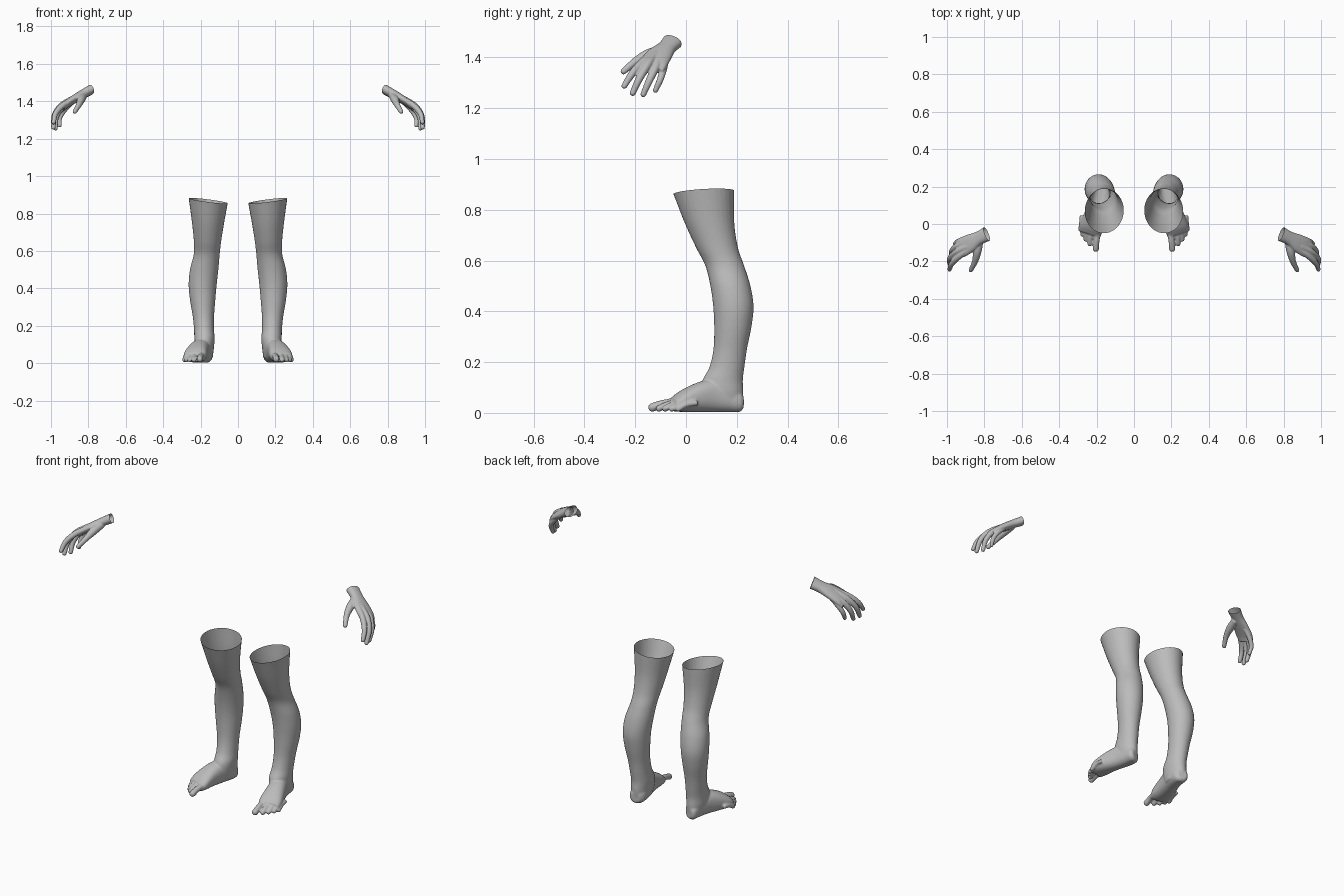
import bpy, bmesh, math
from mathutils import Vector

if "Cube" in bpy.data.objects:
    bpy.data.objects.remove(bpy.data.objects["Cube"])

skin = bpy.data.materials.new("skin_grey")
skin.diffuse_color = (0.5, 0.5, 0.5, 1)
skin.use_nodes = True
skin.node_tree.nodes["Principled BSDF"].inputs["Base Color"].default_value = skin.diffuse_color


def spline(rows, steps=5):
    """Catmull-Rom through rows of (x, y, z, half width, half depth)."""
    p = [Vector(r) for r in rows]
    p = [2 * p[0] - p[1]] + p + [2 * p[-1] - p[-2]]
    out = []
    for a, b, c, d in zip(p, p[1:], p[2:], p[3:]):
        for k in range(steps):
            t = k / steps
            out.append(0.5 * (2 * b + (c - a) * t + (2 * a - 5 * b + 4 * c - d) * t ** 2
                              + (3 * b - a - 3 * c + d) * t ** 3))
    return out + [p[-2]]


def loft(bm, rows, u=None, v=None, power=1.0, floor=None, segs=32):
    """Closed tube through elliptical sections; follows its path if no axes are given."""
    rows = spline(rows)
    centres = [Vector(r[:3]) for r in rows]
    loops = []
    for i, r in enumerate(rows):
        a, b = u, v
        if u is None:
            t = centres[min(i + 1, len(rows) - 1)] - centres[max(i - 1, 0)]
            a = t.cross(Vector((1, 0, 0))).normalized()
            b = t.cross(a).normalized()
        loop = []
        for k in range(segs):
            ang = 2 * math.pi * k / segs
            cs, sn = math.cos(ang), math.sin(ang)
            cs = math.copysign(abs(cs) ** power, cs)
            sn = math.copysign(abs(sn) ** power, sn)
            co = centres[i] + a * (cs * r[3]) + b * (sn * r[4])
            if floor is not None:
                co.z = max(co.z, floor)
            loop.append(bm.verts.new(co))
        loops.append(loop)
    for p, q in zip(loops, loops[1:]):
        for k in range(segs):
            n = (k + 1) % segs
            bm.faces.new((p[k], p[n], q[n], q[k]))
    bm.faces.new(loops[0][::-1])
    bm.faces.new(loops[-1])


def digit(bm, points, radii):
    """Finger or toe with a rounded tip."""
    loft(bm, [(*p, r, r) for p, r in zip(points, radii)], segs=16)
    tip = bmesh.ops.create_icosphere(bm, subdivisions=3, radius=radii[-1])["verts"]
    bmesh.ops.translate(bm, verts=tip, vec=points[-1])


def finish(bm, name, voxel, smooth, cut_co, cut_no):
    """Fuse the pieces, soften them, cut the open end and mirror to both sides."""
    bmesh.ops.recalc_face_normals(bm, faces=bm.faces)
    mesh = bpy.data.meshes.new(name)
    bm.to_mesh(mesh)
    bm.free()
    obj = bpy.data.objects.new(name, mesh)
    bpy.context.collection.objects.link(obj)
    m = obj.modifiers.new("fuse", 'REMESH')
    m.mode = 'VOXEL'
    m.voxel_size = voxel
    s = obj.modifiers.new("soften", 'SMOOTH')
    s.factor = 0.5
    s.iterations = smooth
    dg = bpy.context.evaluated_depsgraph_get()
    fused = bpy.data.meshes.new_from_object(obj.evaluated_get(dg))
    obj.modifiers.clear()
    bm = bmesh.new()
    bm.from_mesh(fused)
    bmesh.ops.bisect_plane(bm, geom=bm.verts[:] + bm.edges[:] + bm.faces[:],
                           plane_co=cut_co, plane_no=cut_no, clear_outer=True)
    for vert in bm.verts:
        vert.co.z = max(vert.co.z, 0.0)
    for f in bm.faces:
        f.smooth = True
        f.material_index = 0
    bm.to_mesh(fused)
    bm.free()
    fused.materials.clear()
    fused.materials.append(skin)
    obj.data = fused
    mir = obj.modifiers.new("both_sides", 'MIRROR')
    mir.use_mirror_merge = False


X, Y, Z = Vector((1, 0, 0)), Vector((0, 1, 0)), Vector((0, 0, 1))

# Legs: height, inner x, outer x, front y, back y
bm = bmesh.new()
leg = [
    (0.93, 0.042, 0.27, -0.08, 0.190), (0.87, 0.052, 0.262, -0.053, 0.190),
    (0.75, 0.074, 0.246, -0.006, 0.190), (0.65, 0.090, 0.236, 0.040, 0.205),
    (0.58, 0.098, 0.237, 0.076, 0.229), (0.50, 0.105, 0.257, 0.096, 0.254),
    (0.42, 0.114, 0.264, 0.107, 0.266), (0.34, 0.121, 0.257, 0.111, 0.258),
    (0.25, 0.128, 0.242, 0.108, 0.240), (0.18, 0.128, 0.235, 0.092, 0.230),
    (0.13, 0.125, 0.234, 0.066, 0.224), (0.08, 0.129, 0.232, 0.060, 0.226),
    (0.03, 0.135, 0.222, 0.080, 0.222)]
loft(bm, [((a + b) / 2, (c + d) / 2, z, (b - a) / 2, (d - c) / 2) for z, a, b, c, d in leg], X, Y)

# Foot, heel to ball
foot = [
    (0.174, 0.222, 0.042, 0.025, 0.028), (0.175, 0.205, 0.045, 0.041, 0.043),
    (0.180, 0.160, 0.058, 0.047, 0.056), (0.195, 0.100, 0.067, 0.050, 0.064),
    (0.213, 0.040, 0.060, 0.056, 0.057), (0.228, -0.020, 0.045, 0.063, 0.041),
    (0.236, -0.055, 0.032, 0.057, 0.025)]
loft(bm, foot, Vector((0.95, 0.3, 0)).normalized(), Z, power=0.85, floor=0.003)

# Toes: tip x, tip y, radius
for x, y, r in [(0.204, -0.132, 0.0175), (0.236, -0.106, 0.0135), (0.258, -0.082, 0.013),
                (0.275, -0.056, 0.0125), (0.286, -0.030, 0.012)]:
    digit(bm, [(x - 0.008, y + 0.075, 0.040), (x - 0.003, y + 0.035, 0.034), (x, y, r + 0.004)],
          [r, r * 0.92, r])
finish(bm, "legs", 0.005, 4, (0.156, 0.07, 0.868), Vector((-0.13, -0.06, 1)).normalized())

# Palm, from wrist to knuckles
bm = bmesh.new()
along = Vector((0.77, -0.4, -0.5)).normalized()
across = Vector((0.28, 0.9, -0.28))
across = (across - along * across.dot(along)).normalized()
palm = [
    (0.765, -0.043, 1.473, 0.042, 0.027), (0.790, -0.055, 1.460, 0.040, 0.026),
    (0.830, -0.076, 1.438, 0.037, 0.024), (0.875, -0.102, 1.412, 0.049, 0.022),
    (0.920, -0.125, 1.382, 0.054, 0.018), (0.942, -0.135, 1.358, 0.048, 0.013)]
loft(bm, palm, across, along.cross(across), power=0.9)

# Fingers, index to little: base, knuckle, middle joint, tip
fingers = [
    ((0.88, -0.135, 1.415), (0.937, -0.175, 1.378), (0.975, -0.213, 1.335), (0.986, -0.243, 1.288)),
    ((0.89, -0.120, 1.413), (0.950, -0.150, 1.372), (0.983, -0.182, 1.320), (0.987, -0.210, 1.260)),
    ((0.89, -0.100, 1.405), (0.945, -0.118, 1.363), (0.974, -0.144, 1.310), (0.975, -0.168, 1.255)),
    ((0.88, -0.080, 1.400), (0.925, -0.088, 1.357), (0.953, -0.102, 1.312), (0.953, -0.120, 1.271))]
for pts, r in zip(fingers, (0.0145, 0.015, 0.0145, 0.013)):
    digit(bm, pts, [r, r * 1.1, r, r * 0.8])

# Thumb
digit(bm, [(0.825, -0.090, 1.430), (0.838, -0.150, 1.410), (0.850, -0.200, 1.383), (0.872, -0.246, 1.345)],
      [0.020, 0.022, 0.016, 0.012])
finish(bm, "hands", 0.0035, 3, (0.787, -0.0535, 1.461), Vector((-0.83, 0.42, 0.36)).normalized())
